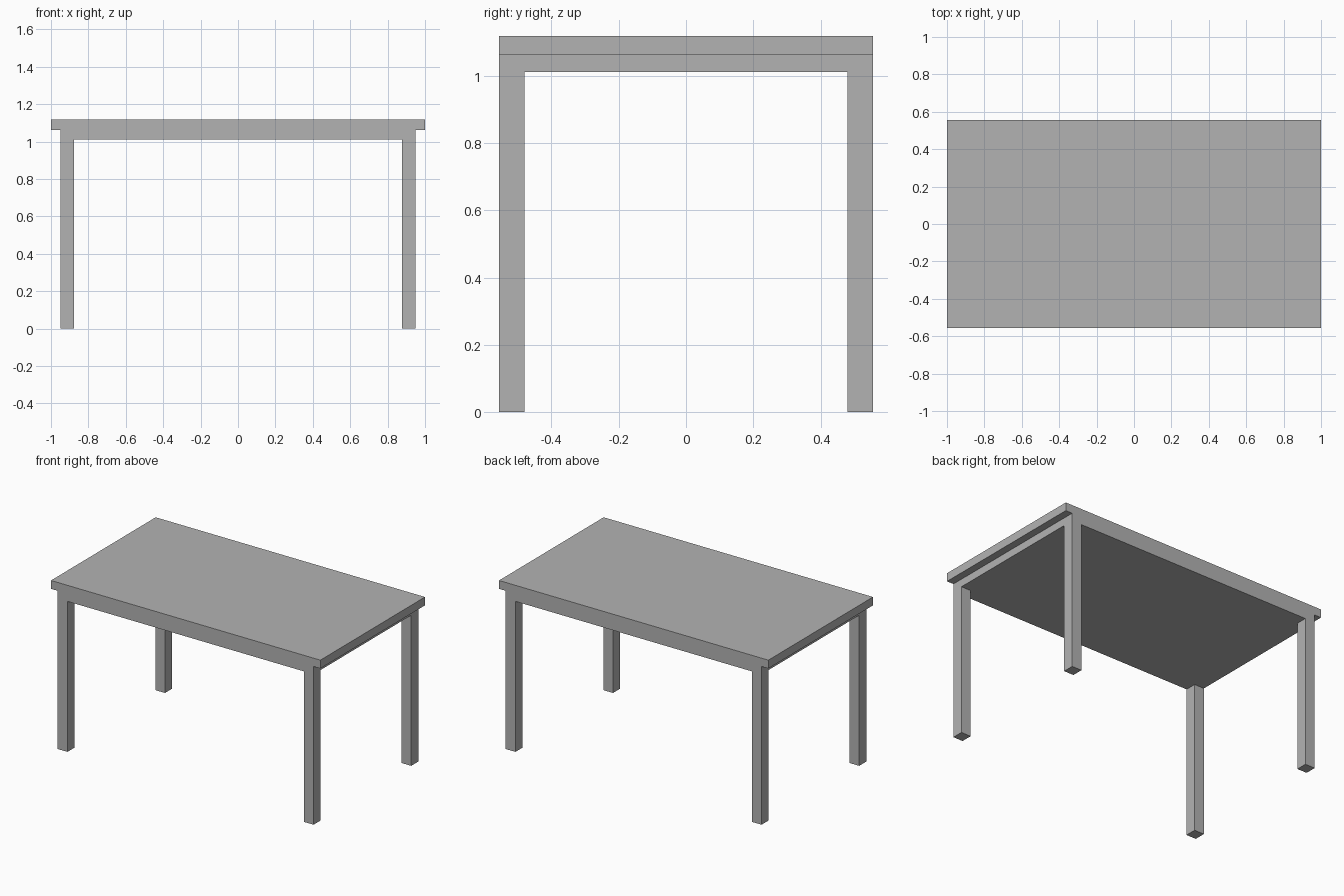
import bpy

cube = bpy.data.objects.get("Cube")
if cube:
    bpy.data.objects.remove(cube, do_unlink=True)

# Overall sizes
LENGTH, DEPTH, HEIGHT = 2.0, 1.11, 1.118
SLAB_BOTTOM, APRON_BOTTOM = 1.062, 1.01
FRAME_X, FRAME_Y = 0.95, DEPTH / 2
LEG_X, LEG_Y = 0.072, 0.075

# Single grey finish
grey = bpy.data.materials.new("plain grey")
grey.use_nodes = True
colour = (0.45, 0.45, 0.45, 1.0)
grey.diffuse_color = colour
grey.node_tree.nodes["Principled BSDF"].inputs["Base Color"].default_value = colour


def box(name, low, high):
    """Add a flat-shaded box spanning two opposite corners."""
    centre = [(a + b) / 2 for a, b in zip(low, high)]
    bpy.ops.mesh.primitive_cube_add(size=1, location=centre)
    part = bpy.context.object
    part.name = name
    part.scale = [b - a for a, b in zip(low, high)]
    bpy.ops.object.transform_apply(location=False, rotation=False, scale=True)
    part.data.materials.append(grey)
    return part


# Table top and the solid, narrower layer beneath it
box("table_top", (-LENGTH / 2, -DEPTH / 2, SLAB_BOTTOM), (LENGTH / 2, DEPTH / 2, HEIGHT))
box("under_frame", (-FRAME_X, -FRAME_Y, APRON_BOTTOM), (FRAME_X, FRAME_Y, SLAB_BOTTOM))

# Four square legs, flush with the corners of the under frame
for y_name, sy in (("front", -1), ("back", 1)):
    for x_name, sx in (("right", -1), ("left", 1)):
        xs = sorted((sx * FRAME_X, sx * (FRAME_X - LEG_X)))
        ys = sorted((sy * FRAME_Y, sy * (FRAME_Y - LEG_Y)))
        box(f"{y_name}_{x_name}_leg", (xs[0], ys[0], 0), (xs[1], ys[1], APRON_BOTTOM))
